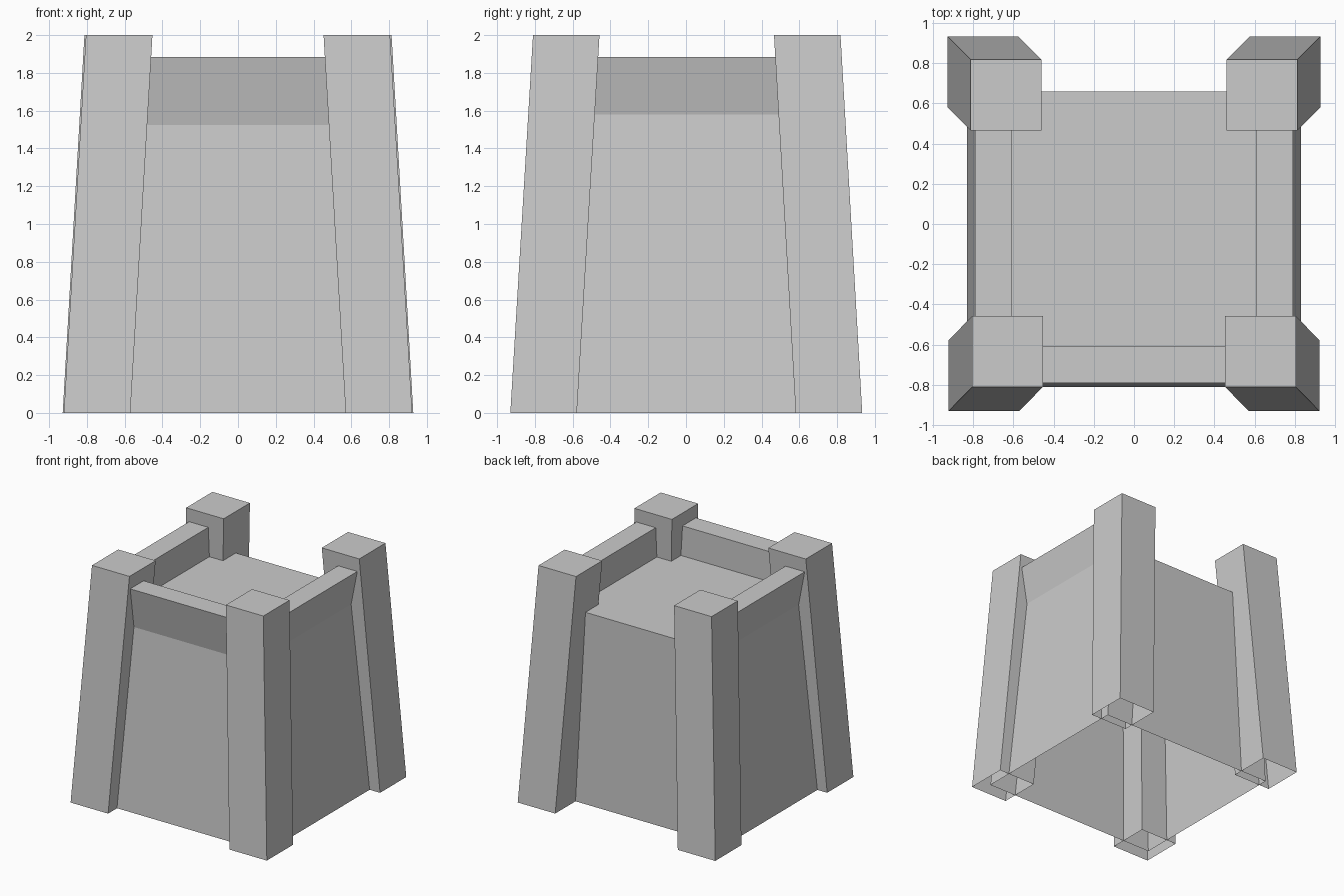
import bpy
import bmesh

if "Cube" in bpy.data.objects:
    bpy.data.objects.remove(bpy.data.objects["Cube"])


def make_object(name, faces):
    """Build a flat-shaded mesh from polygons, welding shared corners."""
    bm = bmesh.new()
    for poly in faces:
        bm.faces.new([bm.verts.new(p) for p in poly])
    bmesh.ops.remove_doubles(bm, verts=bm.verts, dist=0.0005)
    bmesh.ops.recalc_face_normals(bm, faces=bm.faces)
    mesh = bpy.data.meshes.new(name)
    bm.to_mesh(mesh)
    bm.free()
    obj = bpy.data.objects.new(name, mesh)
    bpy.context.collection.objects.link(obj)
    return obj


def strips(a, b):
    """Quads between two matching profile lines."""
    return [(a[i], a[i + 1], b[i + 1], b[i]) for i in range(len(a) - 1)]


# Tower body: (side x, front y) at each height, from the ground up and over the parapet
FLOOR, BACK = 1.63, 0.66
SIDE = [(0.83, 0.0), (0.72, 1.58), (0.79, 1.885), (0.61, 1.885), (0.61, FLOOR)]
FRONT = [(0.81, 0.0), (0.71, 1.525), (0.79, 1.885), (0.61, 1.885), (0.61, FLOOR)]

# Front wall with its flared parapet
body = strips([(-s[0], -f[0], f[1]) for s, f in zip(SIDE, FRONT)],
              [(s[0], -f[0], f[1]) for s, f in zip(SIDE, FRONT)])

# Side walls with their parapets
for m in (-1, 1):
    body += strips([(m * s[0], -f[0], s[1]) for s, f in zip(SIDE, FRONT)],
                   [(m * s[0], BACK, s[1]) for s in SIDE])

# Upright back wall, which has no parapet, and the roof floor
body.append([(-x, BACK, z) for x, z in SIDE] + [(x, BACK, z) for x, z in reversed(SIDE)])
body.append([(-0.61, -0.61, FLOOR), (0.61, -0.61, FLOOR), (0.61, BACK, FLOOR), (-0.61, BACK, FLOOR)])
make_object("tower_body", body)


# Leaning corner pillars, open underneath
def pillar(name, sx, sy, foot, head, width=0.352):
    def square(corner, z):
        (ox, oy), w = corner, width
        return [(sx * (ox - dx), sy * (oy - dy), z)
                for dx, dy in ((0, 0), (w, 0), (w, w), (0, w))]
    low, top = square(foot, 0.0), square(head, 2.0)
    make_object(name, strips(low + low[:1], top + top[:1]) + [top])


for side, sx in (("left", -1), ("right", 1)):
    pillar("front_%s_pillar" % side, sx, -1, (0.922, 0.93), (0.805, 0.81))
    pillar("back_%s_pillar" % side, sx, 1, (0.928, 0.933), (0.813, 0.818))
